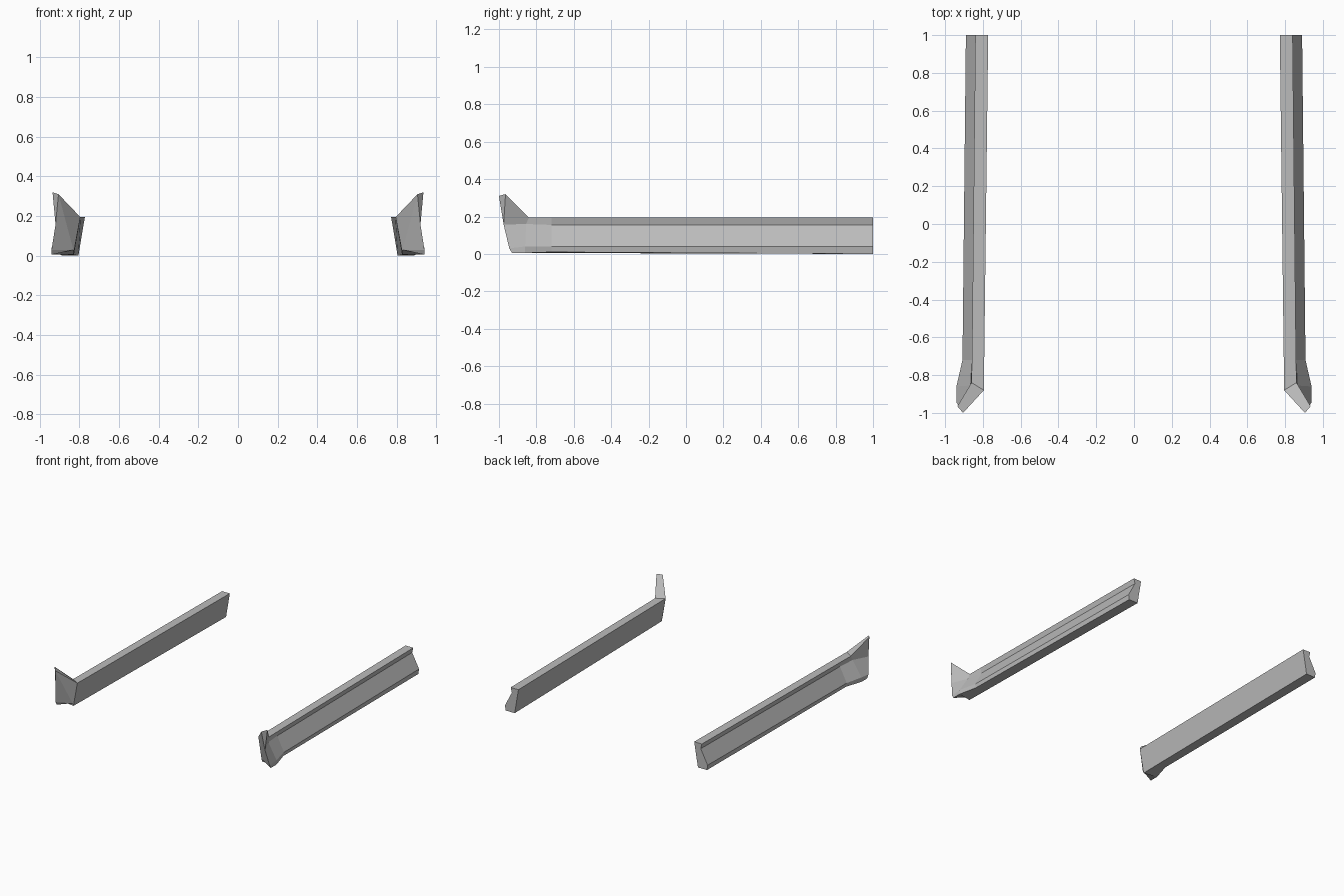
import bpy, bmesh

cube = bpy.data.objects.get("Cube")
if cube:
    bpy.data.objects.remove(cube, do_unlink=True)

# Plain grey paint
grey = bpy.data.materials.new("plain grey")
grey.use_nodes = True
colour = (0.5, 0.5, 0.5, 1)
grey.diffuse_color = colour
grey.node_tree.nodes["Principled BSDF"].inputs["Base Color"].default_value = colour

# Cross-sections, each running: inner top, outer top, undercut,
# slope foot, outer bottom, inner bottom
rear = [(.772, 1, .195), (.84, 1, .195), (.83, 1, .155),
        (.89, 1, .04), (.885, 1, 0), (.805, 1, 0)]
flare = [(.793, -.72, .195), (.858, -.72, .195), (.848, -.72, .155),
         (.908, -.72, .04), (.903, -.72, .01), (.827, -.72, .005)]
corner = [(.795, -.88, .195), (.86, -.84, .195), (.865, -.855, .16),
          (.94, -.86, .04), (.94, -.86, .005), (.83, -.88, .005)]
nose = [(.905, -1, .31), (.935, -.965, .32), (.92, -.975, .157),
        (.94, -.945, .03), (.94, -.93, .005), (.83, -.89, .03)]


def skirt(name, side):
    """Loft the sections into one closed side skirt."""
    bm = bmesh.new()
    rings = [[bm.verts.new((x * side, y, z)) for x, y, z in section]
             for section in (rear, flare, corner, nose)]
    for a, b in zip(rings, rings[1:]):
        for i in range(len(a)):
            j = (i + 1) % len(a)
            bm.faces.new((a[i], a[j], b[j], b[i]))
    # End cap, then the upright nose face split above the lower bevel
    bm.faces.new(rings[0])
    n = rings[-1]
    bm.faces.new((n[0], n[1], n[2]))
    bm.faces.new((n[0], n[2], n[3], n[5]))
    bm.faces.new((n[3], n[4], n[5]))
    bmesh.ops.recalc_face_normals(bm, faces=bm.faces)
    mesh = bpy.data.meshes.new(name)
    bm.to_mesh(mesh)
    bm.free()
    mesh.materials.append(grey)
    bpy.context.collection.objects.link(bpy.data.objects.new(name, mesh))


skirt("left_side_skirt", 1)
skirt("right_side_skirt", -1)
